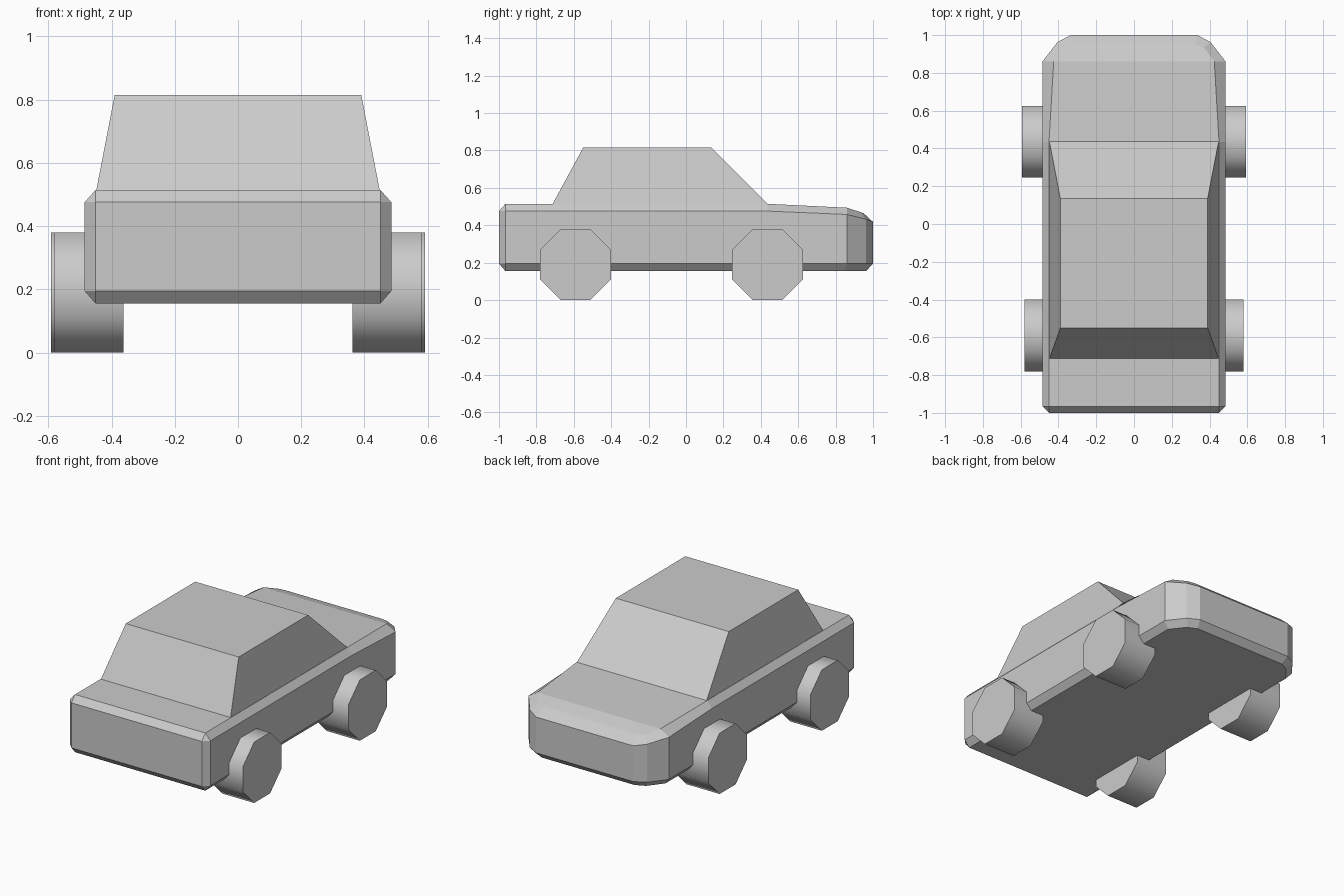
import bpy, bmesh, math
from mathutils import Matrix

if "Cube" in bpy.data.objects:
    bpy.data.objects.remove(bpy.data.objects["Cube"])


def finish(bm, name):
    bmesh.ops.remove_doubles(bm, verts=bm.verts, dist=0.0005)
    bmesh.ops.recalc_face_normals(bm, faces=bm.faces)
    mesh = bpy.data.meshes.new(name)
    bm.to_mesh(mesh)
    bm.free()
    obj = bpy.data.objects.new(name, mesh)
    bpy.context.collection.objects.link(obj)
    return obj


def stack_layers(name, layers):
    """Bridge stacked half outlines, each mirrored across x."""
    bm = bmesh.new()
    left = [[bm.verts.new((-x, y, z)) for x, y, z in l] for l in layers]
    right = [[bm.verts.new(p) for p in l] for l in layers]
    n = len(layers[0])
    for k in range(len(layers) - 1):
        for i in range(n - 1):
            for s in (left, right):
                bm.faces.new((s[k][i], s[k][i + 1], s[k + 1][i + 1], s[k + 1][i]))
        for i in (0, n - 1):
            bm.faces.new((left[k][i], right[k][i], right[k + 1][i], left[k + 1][i]))
    # Bottom and top panels run straight across
    for k in (0, -1):
        for i in range(n - 1):
            bm.faces.new((left[k][i], right[k][i], right[k][i + 1], left[k][i + 1]))
    return finish(bm, name)


# Body: chamfered hull with a rounded, drooping nose
outline = [(.45, -1), (.485, -.965), (.485, .435), (.485, .86), (.405, .963), (.335, 1)]
shoulder = [.476, .476, .476, .458, .432, .418]
floor = [(.45, -.965), (.45, -.965), (.45, .435), (.45, .845), (.38, .935), (.32, .963)]
deck = [(.45, -.965, .515), (.45, -.965, .515), (.45, .435, .515),
        (.425, .86, .494), (.37, .935, .47), (.32, .95, .464)]
stack_layers("body", [
    [(x, y, .155) for x, y in floor],
    [(x, y, .195) for x, y in outline],
    [(x, y, z) for (x, y), z in zip(outline, shoulder)],
    deck,
])

# Cabin: tapered block on the deck
stack_layers("cabin", [
    [(.448, -.713, .514), (.448, .437, .514)],
    [(.39, -.55, .815), (.39, .135, .815)],
])

# Wheels: eight-sided, flat side down
radius = .19 / math.cos(math.pi / 8)
for label, y, inner, outer in (("front", -.59, .362, .58), ("back", .435, .365, .592)):
    for side, sx in (("left", -1), ("right", 1)):
        bm = bmesh.new()
        place = (Matrix.Translation((sx * (inner + outer) / 2, y, .19))
                 @ Matrix.Rotation(math.pi / 2, 4, 'Y')
                 @ Matrix.Rotation(math.pi / 8, 4, 'Z'))
        bmesh.ops.create_cone(bm, cap_ends=True, segments=8, radius1=radius,
                              radius2=radius, depth=outer - inner, matrix=place)
        wheel = finish(bm, f"{label}_{side}_wheel")
        bpy.ops.object.select_all(action='DESELECT')
        wheel.select_set(True)
        bpy.context.view_layer.objects.active = wheel
        bpy.ops.object.shade_smooth_by_angle(angle=math.radians(50))
